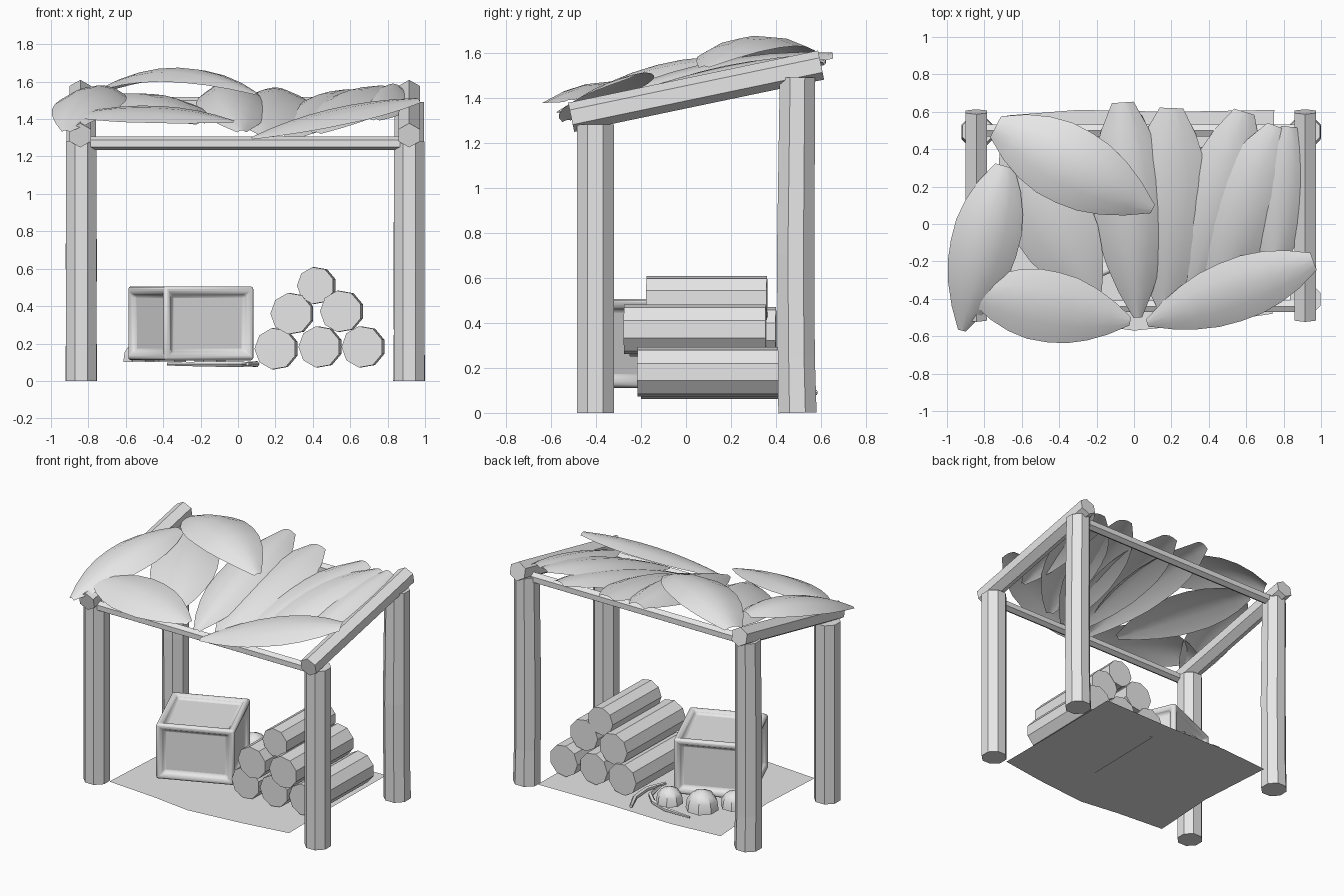
import bpy, bmesh, math
from mathutils import Vector, Matrix

cube = bpy.data.objects.get("Cube")
if cube:
    bpy.data.objects.remove(cube, do_unlink=True)

grey = bpy.data.materials.new("plain_grey")
grey.use_nodes = True
grey.diffuse_color = (0.8, 0.8, 0.8, 1)
grey.node_tree.nodes["Principled BSDF"].inputs["Base Color"].default_value = (0.8, 0.8, 0.8, 1)


def finish(name, bm, smooth=None, recalc=True):
    """Turn a bmesh into a named object; smooth is the sharp-edge angle in degrees."""
    if recalc:
        bmesh.ops.recalc_face_normals(bm, faces=bm.faces)
    mesh = bpy.data.meshes.new(name)
    bm.to_mesh(mesh)
    bm.free()
    if smooth:
        mesh.shade_smooth()
        mesh.set_sharp_from_angle(angle=math.radians(smooth))
    mesh.materials.append(grey)
    obj = bpy.data.objects.new(name, mesh)
    bpy.context.collection.objects.link(obj)
    return obj


def rod(name, path, radii, sides, smooth=None):
    """Faceted capped rod along a path, one radius per point or a single radius."""
    pts = [Vector(p) for p in path]
    if not isinstance(radii, (list, tuple)):
        radii = [radii] * len(pts)
    overall = (pts[-1] - pts[0]).normalized()
    ref = Vector((0, 1, 0)) if abs(overall.z) > 0.8 else Vector((0, 0, 1))
    bm = bmesh.new()
    rings = []
    for i, p in enumerate(pts):
        t = (pts[min(i + 1, len(pts) - 1)] - pts[max(i - 1, 0)]).normalized()
        u = t.cross(ref).normalized()
        v = u.cross(t)
        angles = [math.tau * (k + 0.5) / sides for k in range(sides)]
        rings.append([bm.verts.new(p + radii[i] * (u * math.cos(a) + v * math.sin(a))) for a in angles])
    for a, b in zip(rings, rings[1:]):
        for k in range(sides):
            n = (k + 1) % sides
            bm.faces.new((a[k], a[n], b[n], b[k]))
    bm.faces.new(rings[0])
    bm.faces.new(rings[-1])
    return finish(name, bm, smooth)


# Posts: short at the front, tall and slightly crooked at the back
for side, x in (("right", -0.838), ("left", 0.915)):
    rod("front_post_" + side, [(x, -0.403, 0), (x, -0.403, 1.28)], 0.089, 8)
    rod("back_post_" + side, [(x, 0.495, 0), (x, 0.49, 0.25), (x, 0.487, 0.7), (x, 0.495, 1.49)],
        [0.092, 0.089, 0.09, 0.085], 8)
    # Sloping roof beam
    bx = x if x > 0 else x - 0.005
    rod("roof_beam_" + side, [(bx, -0.51, 1.313), (bx, 0.60, 1.545)], 0.066, 6)

# Cross beams
rod("front_cross_beam", [(-0.83, -0.44, 1.27), (0.91, -0.44, 1.27)], 0.036, 6)
rod("back_cross_beam", [(-0.83, 0.50, 1.48), (0.91, 0.50, 1.48)], 0.038, 6)

# Ground mat
bm = bmesh.new()
outline = [(-0.67, -0.5), (-0.3, -0.53), (0, -0.57), (0.4, -0.53), (0.74, -0.48),
           (0.74, 0), (0.75, 0.61), (0.2, 0.6), (-0.3, 0.61), (-0.68, 0.58), (-0.64, 0)]
bm.faces.new([bm.verts.new((x, y, 0.066)) for x, y in outline])
finish("ground_mat", bm)

# Crate with recessed panels
bm = bmesh.new()
bmesh.ops.create_cube(bm, size=1, matrix=Matrix.Diagonal((0.52, 0.515, 0.395, 1)))
for thickness, depth in ((0.055, 0), (0.012, -0.03)):
    faces = list(bm.faces)[:6]
    bmesh.ops.inset_individual(bm, faces=faces, thickness=thickness, depth=depth)
crate = finish("crate", bm, 50)
crate.location = (-0.252, -0.035, 0.308)
crate.rotation_euler.z = math.radians(23)
bevel = crate.modifiers.new("rounded_bars", "BEVEL")
bevel.width = 0.015
bevel.segments = 2
bevel.limit_method = "ANGLE"

# Log pile: x, z, front end, back end
logs = [(0.20, 0.172, -0.20, 0.42), (0.435, 0.182, -0.215, 0.41), (0.665, 0.182, -0.215, 0.42),
        (0.285, 0.36, -0.25, 0.40), (0.55, 0.372, -0.275, 0.355), (0.415, 0.51, -0.175, 0.36)]
for i, (x, z, front, back) in enumerate(logs):
    rod(f"log_{i + 1}", [(x, front, z), (x + 0.012, back, z)], 0.112 if i < 5 else 0.1, 9)

# Ribbed bowls turned over behind the crate
for i, (x, y, r) in enumerate([(-0.15, 0.40, 0.09), (-0.38, 0.36, 0.11), (-0.53, 0.21, 0.09)]):
    rod(f"upturned_bowl_{i + 1}",
        [(x, y, 0.1), (x, y, 0.1 + r * 0.6), (x, y, 0.1 + r), (x, y, 0.1 + r * 1.2)],
        [r, r * 0.92, r * 0.62, r * 0.15], 8, 32)

# Curved branches lying on the mat
rod("curved_branch_1", [(0.03, 0.58, 0.09), (0.09, 0.45, 0.09), (0.1, 0.3, 0.09), (0.05, 0.16, 0.09)],
    [0.012, 0.016, 0.016, 0.01], 5)
rod("curved_branch_2", [(0.05, 0.22, 0.09), (0.03, 0.36, 0.09), (-0.05, 0.44, 0.09),
                        (-0.18, 0.49, 0.09), (-0.38, 0.5, 0.09)],
    [0.01, 0.016, 0.016, 0.014, 0.008], 5)

SLOPE = 0.215
PROFILE = [0.3, 0.65, 0.88, 1.0, 1.0, 0.93, 0.75, 0.48, 0.12]


def leaf(name, base, tip, width, arch, droop=0.06, tilt=SLOPE):
    """Broad pointed leaf, arched along its length and drooping to both sides."""
    base, tip = Vector(base), Vector(tip)
    axis = tip - base
    side = Vector((-axis.y, axis.x, 0)).normalized()
    side.z = side.y * tilt
    bm = bmesh.new()
    rows = []
    for i, w in enumerate(PROFILE):
        t = i / (len(PROFILE) - 1)
        centre = base + axis * t + Vector((0, 0, 4 * arch * t * (1 - t)))
        row = []
        for v in (-1, -0.5, 0, 0.5, 1):
            drop = Vector((0, 0, -droop * w * v * v))
            row.append(bm.verts.new(centre + side * (v * w * width / 2) + drop))
        rows.append(row)
    for a, b in zip(rows, rows[1:]):
        for k in range(len(a) - 1):
            bm.faces.new((a[k], b[k], b[k + 1], a[k + 1]))
    bmesh.ops.recalc_face_normals(bm, faces=bm.faces)
    if sum(f.normal.z for f in bm.faces) < 0:
        bmesh.ops.reverse_faces(bm, faces=bm.faces)
    return finish(name, bm, 60, recalc=False)


# Leaf roof, lower layer first
leaf("leaf_left_edge", (0.83, 0.52, 1.59), (0.74, -0.3, 1.40), 0.28, 0.03)
leaf("leaf_left_back", (0.77, 0.52, 1.58), (0.42, -0.40, 1.33), 0.40, 0.06)
leaf("leaf_left_middle", (0.59, 0.6, 1.56), (0.28, -0.42, 1.30), 0.38, 0.06)
leaf("leaf_middle_back", (0.2, 0.62, 1.57), (0.16, -0.47, 1.31), 0.42, 0.06)
leaf("leaf_right_under", (-0.66, 0.42, 1.53), (-0.2, -0.42, 1.38), 0.44, 0.06)
leaf("leaf_centre", (-0.06, 0.65, 1.6), (0.02, -0.5, 1.34), 0.39, 0.08, 0.09)
# Upper layer
leaf("leaf_front_right", (-0.85, -0.37, 1.43), (-0.02, -0.52, 1.39), 0.38, 0.05, 0.04)
leaf("leaf_front_left", (0.96, -0.20, 1.51), (0.07, -0.53, 1.30), 0.33, 0.04, 0.04)
leaf("leaf_right_edge", (-0.69, 0.31, 1.57), (-0.92, -0.57, 1.34), 0.36, 0.09, 0.07, 0.1)
leaf("leaf_right_top", (-0.74, 0.52, 1.56), (0.1, 0.08, 1.54), 0.42, 0.125, 0.06, 0.08)
